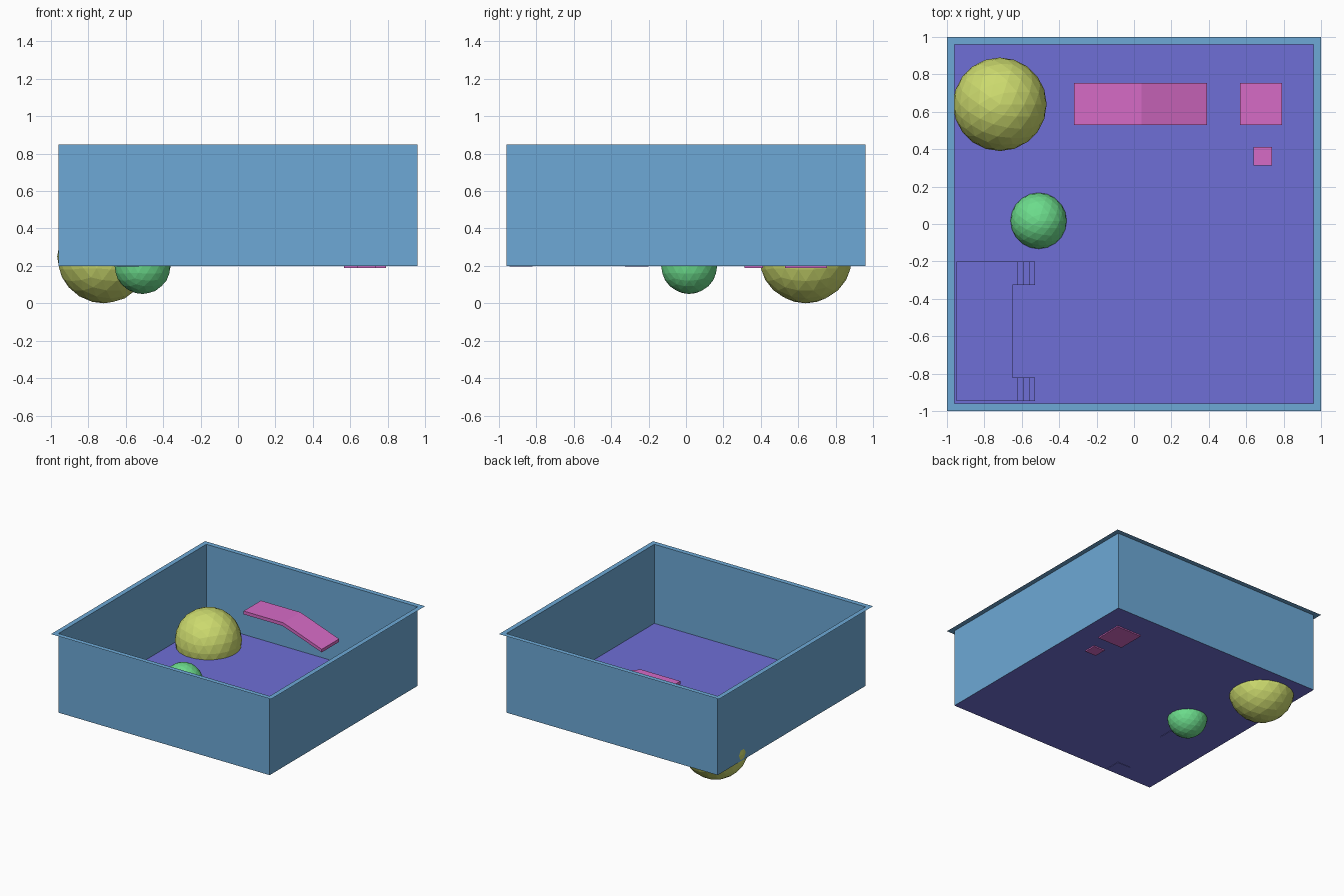
import bpy, bmesh
from mathutils import Vector

if "Cube" in bpy.data.objects:
    bpy.data.objects.remove(bpy.data.objects["Cube"])


def material(name, rgb):
    lin = [((c / 255 + 0.055) / 1.055) ** 2.4 for c in rgb]
    m = bpy.data.materials.new(name)
    m.diffuse_color = (*lin, 1)
    m.use_nodes = True
    m.node_tree.nodes["Principled BSDF"].inputs["Base Color"].default_value = m.diffuse_color
    return m


BLUE = material("pool blue", (109, 169, 214))
PURPLE = material("floor purple", (111, 111, 214))
PINK = material("toy pink", (214, 107, 198))
YELLOW = material("ball yellow", (204, 218, 110))
GREEN = material("ball green", (108, 220, 140))


def finish(name, bm, mat):
    me = bpy.data.meshes.new(name)
    bm.to_mesh(me)
    bm.free()
    me.materials.append(mat)
    ob = bpy.data.objects.new(name, me)
    bpy.context.collection.objects.link(ob)
    return ob


def extrude_face(name, points, offset, mat):
    """Solid made by sweeping a flat outline along an offset."""
    bm = bmesh.new()
    f = bm.faces.new([bm.verts.new(p) for p in points])
    r = bmesh.ops.extrude_face_region(bm, geom=[f], use_keep_orig=True)
    moved = [v for v in r["geom"] if isinstance(v, bmesh.types.BMVert)]
    bmesh.ops.translate(bm, verts=moved, vec=Vector(offset))
    bmesh.ops.recalc_face_normals(bm, faces=bm.faces[:])
    return finish(name, bm, mat)


def cube(name, x, y, z, size, mat):
    bm = bmesh.new()
    bmesh.ops.create_cube(bm, size=size)
    bmesh.ops.translate(bm, verts=bm.verts[:], vec=(x, y, z + size / 2))
    finish(name, bm, mat)


def ball(name, loc, r, mat):
    bm = bmesh.new()
    bmesh.ops.create_icosphere(bm, subdivisions=3, radius=r)
    bmesh.ops.translate(bm, verts=bm.verts[:], vec=loc)
    finish(name, bm, mat)


# Thin tank walls with an outward lip at the top
FLOOR, TOP, W = 0.2, 0.85, 0.96
square = [(-1, -1), (1, -1), (1, 1), (-1, 1)]
bm = bmesh.new()
rings = [[bm.verts.new((x * s, y * s, z)) for x, y in square]
         for s, z in ((W, FLOOR), (W, TOP), (1, TOP))]
for a, b in zip(rings, rings[1:]):
    for i in range(4):
        j = (i + 1) % 4
        bm.faces.new((a[i], a[j], b[j], b[i]))
# the lip faces upward
bm.normal_update()
for f in bm.faces:
    if f.normal.z < -0.5:
        f.normal_flip()
finish("tank_walls", bm, BLUE)

# Floor sheet
bm = bmesh.new()
bm.faces.new([bm.verts.new((x * W, y * W, FLOOR)) for x, y in square])
finish("tank_floor", bm, PURPLE)

# Low platform with a small flight of steps at either end
DECK = 0.35
extrude_face("platform",
             [(-0.95, -0.945, DECK), (-0.65, -0.945, DECK),
              (-0.65, -0.2, DECK), (-0.95, -0.2, DECK)],
             (0, 0, FLOOR - DECK), PURPLE)
edges = [-0.62, -0.59, -0.557, -0.53]
rise = (DECK - 0.197) / 4
for name, y in (("front_steps", -0.945), ("back_steps", -0.325)):
    prof = [(-0.65, 0.197), (-0.65, DECK)]
    for i, x in enumerate(edges):
        prof += [(x, DECK - i * rise), (x, DECK - (i + 1) * rise)]
    extrude_face(name, [(x, y, z) for x, z in prof], (0, 0.125, 0), PURPLE)

# Bent ramp board
board = [(-0.32, 0.637), (0.04, 0.637), (0.39, 0.512),
         (0.39, 0.487), (0.035, 0.61), (-0.32, 0.61)]
extrude_face("bent_ramp", [(x, 0.53, z) for x, z in board], (0, 0.225, 0), PINK)

# Toy blocks
cube("large_block", 0.68, 0.642, 0.19, 0.225, PINK)
cube("small_block", 0.688, 0.362, 0.19, 0.1, PINK)

# Balls
ball("large_ball", (-0.717, 0.64, 0.25), 0.25, YELLOW)
ball("small_ball", (-0.51, 0.017, 0.2), 0.15, GREEN)
